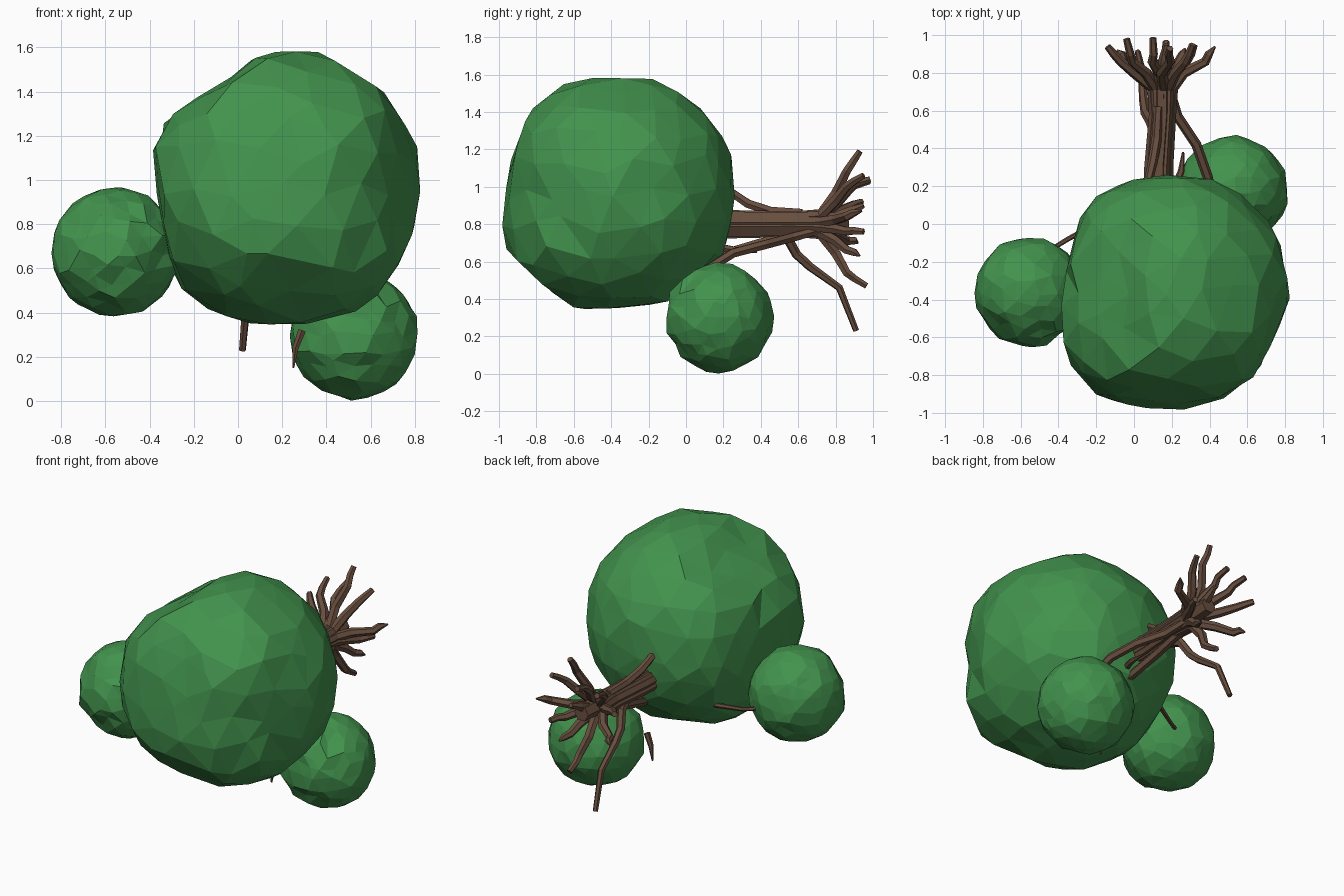
import bpy, bmesh, math, random
from mathutils import Vector

if "Cube" in bpy.data.objects:
    bpy.data.objects.remove(bpy.data.objects["Cube"])

random.seed(4)


def material(name, rgb):
    m = bpy.data.materials.new(name)
    m.diffuse_color = (*rgb, 1)
    m.use_nodes = True
    m.node_tree.nodes["Principled BSDF"].inputs["Base Color"].default_value = m.diffuse_color
    return m


LEAF = material("leaf_green", (0.055, 0.29, 0.075))
BARK = material("bark_brown", (0.135, 0.075, 0.048))


def ray_radius(outline, centre, u, v):
    """Distance from centre to a closed outline along direction (u, v)."""
    best = 9.0
    for i, a in enumerate(outline):
        b = outline[(i + 1) % len(outline)]
        ax, ay = a[0] - centre[0], a[1] - centre[1]
        ex, ey = b[0] - a[0], b[1] - a[1]
        den = u * ey - v * ex
        if abs(den) > 1e-9:
            t = (ax * ey - ay * ex) / den
            s = (ax * v - ay * u) / den
            if t > 0 and -1e-6 <= s <= 1 + 1e-6:
                best = min(best, t)
    return best


def foliage(name, centre, radius_of, detail):
    bm = bmesh.new()
    bmesh.ops.create_icosphere(bm, subdivisions=detail, radius=1)
    for vert in bm.verts:
        # uneven directions break up the regular facets
        jitter = Vector([random.uniform(-0.07, 0.07) for _ in range(3)])
        d = (vert.co + jitter).normalized()
        vert.co = Vector(centre) + d * radius_of(d)
        vert.co.z = max(vert.co.z, 0)
    me = bpy.data.meshes.new(name)
    bm.to_mesh(me)
    bm.free()
    me.materials.append(LEAF)
    ob = bpy.data.objects.new(name, me)
    bpy.context.collection.objects.link(ob)
    return ob


# Large crown: limited by its outline in the front, side and top views
C = Vector((0.2, -0.36, 0.96))
FRONT = [(-.41, 1.2), (-.23, 1.35), (-.09, 1.42), (.12, 1.59), (.34, 1.6), (.69, 1.38), (.83, 1.13),
         (.83, .8), (.7, .54), (.58, .4), (.38, .35), (.05, .33), (-.2, .41), (-.3, .55)]
SIDE = [(-1, .73), (-.95, 1.1), (-.82, 1.45), (-.6, 1.58), (-.4, 1.6), (-.12, 1.57),
        (.1, 1.4), (.23, 1.25), (.27, .95), (.2, .62), (-.1, .38), (-.5, .33), (-.65, .36), (-.95, .65)]
TOP = [(-.41, -.5), (-.28, .1), (-.1, .22), (.15, .27), (.4, .25), (.6, .2), (.75, 0),
       (.84, -.38), (.65, -.8), (.44, -.95), (.15, -1), (-.24, -.9), (-.38, -.7)]


def crown_radius(d):
    r = min(ray_radius(FRONT, (C.x, C.z), d.x, d.z),
            ray_radius(SIDE, (C.y, C.z), d.y, d.z),
            ray_radius(TOP, (C.x, C.y), d.x, d.y))
    return min(r, 0.645 + 0.05 * max(0, -d.y)) * random.uniform(0.98, 1.005)


foliage("large_crown", C, crown_radius, 3)


# Two small leaf clumps, rougher toward the front
def clump_radius(d):
    rough = 0.09 if d.y < -0.45 else 0.03
    return 0.293 * random.uniform(1 - rough, 1.02)


foliage("left_leaf_clump", (-0.555, -0.36, 0.675), clump_radius, 3)
foliage("right_leaf_clump", (0.525, 0.175, 0.3), clump_radius, 3)


def limb(name, points, radii):
    cu = bpy.data.curves.new(name, 'CURVE')
    cu.dimensions = '3D'
    cu.bevel_depth = 1
    cu.bevel_resolution = 1
    cu.use_fill_caps = True
    sp = cu.splines.new('POLY')
    sp.points.add(len(points) - 1)
    for p, co, r in zip(sp.points, points, radii):
        p.co = (*co, 1)
        p.radius = r
    cu.materials.append(BARK)
    ob = bpy.data.objects.new(name, cu)
    bpy.context.collection.objects.link(ob)
    bpy.ops.object.select_all(action='DESELECT')
    ob.select_set(True)
    bpy.context.view_layer.objects.active = ob
    bpy.ops.object.convert(target='MESH')
    for f in bpy.context.object.data.polygons:
        f.use_smooth = False


# Fallen trunk core
limb("trunk_core", [(.13, -.1, .8), (.13, .25, .8), (.15, .6, .81), (.15, .87, .82)],
     [.06, .065, .06, .05])

# Strands run along the trunk, bend outward and curl back as roots
TIPS = [(.19, .93, 1.19), (.31, .95, 1.06), (.10, .985, 1.04), (-.04, .98, 1.03),
        (-.14, .94, .92), (-.09, .92, .70), (.17, .965, .47),
        (.27, .93, .63), (.32, .95, .76), (.43, .94, .87)]
for i, tip in enumerate(TIPS):
    t = Vector(tip)
    a = math.atan2(t.z - .81, t.x - .14)
    out = Vector((math.cos(a), 0, math.sin(a)))
    reach = math.hypot(t.x - .14, t.z - .81)
    base = Vector((.14, 0, .81))
    wob = random.uniform(-.015, .015)
    path = [base + out * r + Vector((dx, y, -abs(dx))) for r, dx, y in
            ((.05, -.01, .1), (.045, -.01, .3), (.04, .01, .58), (.055, .01, .72),
             (.055 + (reach - .055) * .35, wob, .80), (.055 + (reach - .055) * .72, -wob, .86),
             (.055 + (reach - .055) * .86, 0, .9))]
    end = .005 if i in (5, 7, 9) else .018
    limb("root_%d" % (i + 1), path + [t], [.036, .034, .034, .031, .029, .025, .022, end])

# Short stub on the end of the trunk
limb("root_stub", [(.15, .75, .81), (.16, .88, .87), (.17, .95, .9)], [.04, .028, .015])

# Long hanging root
limb("hanging_root", [(.12, .45, .76), (.09, .54, .73), (.06, .59, .64), (.05, .66, .575),
                      (.04, .82, .46), (.02, .91, .23)],
     [.03, .028, .026, .024, .02, .016])

# Branches reaching into the leaves
limb("right_branch", [(.19, .72, .77), (.23, .57, .73), (.33, .42, .69), (.39, .25, .645), (.42, .1, .55)],
     [.022, .027, .027, .027, .025])
limb("lower_branch", [(.15, .65, .76), (.15, .4, .70), (.17, .2, .64), (.2, .05, .6)],
     [.025, .028, .028, .025])
limb("upper_branch", [(.13, .62, .86), (.12, .45, .87), (.1, .33, .91), (.07, .2, 1.0)],
     [.025, .027, .026, .022])
limb("left_branch", [(-.2, 0, .64), (-.35, -.08, .62), (-.48, -.16, .63)],
     [.016, .013, .012])
limb("right_twig", [(.2, .15, .68), (.25, .28, .66), (.26, .38, .65)], [.024, .018, .006])
limb("low_twig", [(.29, -.01, .32), (.26, -.01, .24), (.25, -.01, .15)], [.02, .016, .005])
